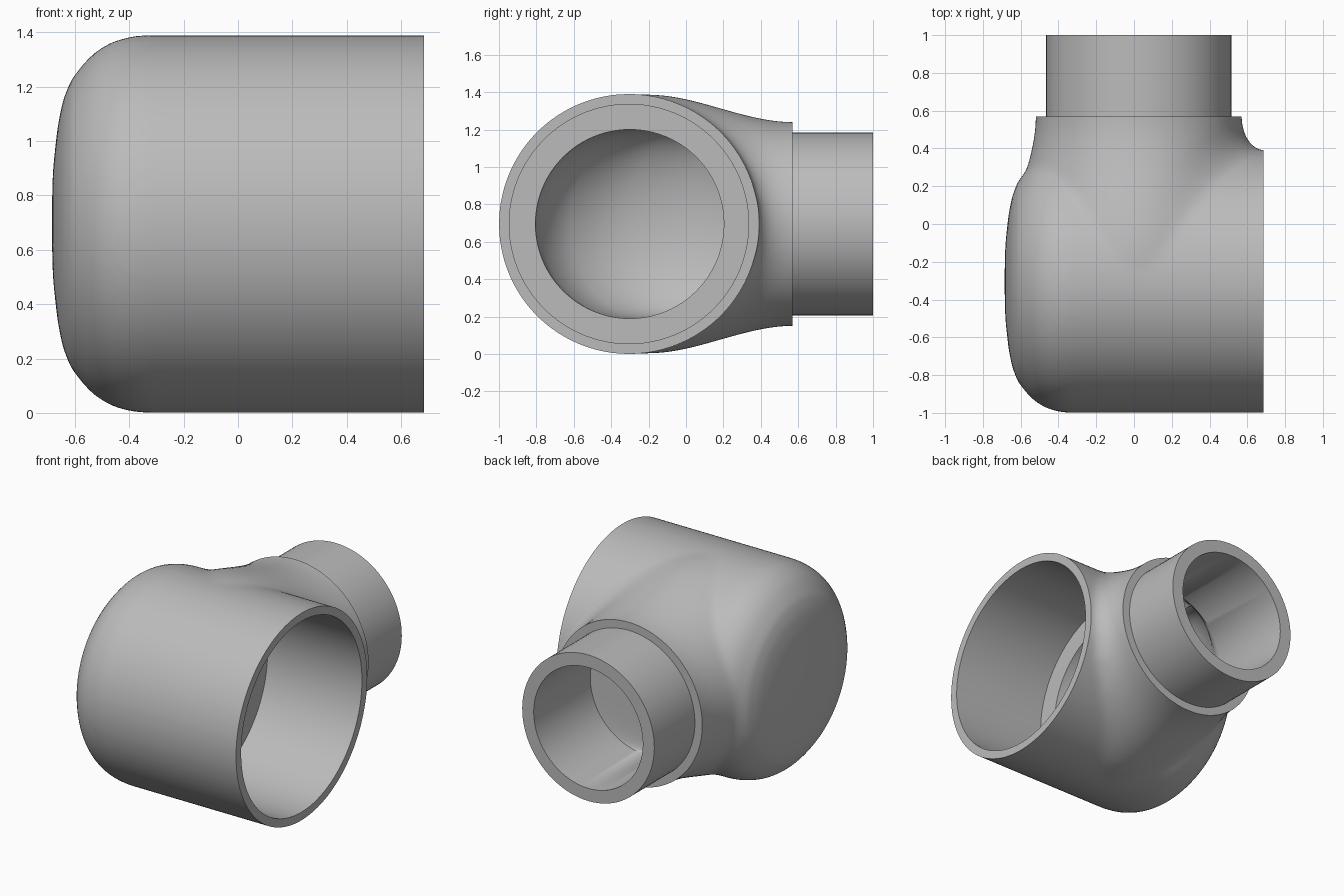
import bpy, bmesh, math

cube = bpy.data.objects.get("Cube")
if cube:
    bpy.data.objects.remove(cube, do_unlink=True)

SEG = 96
ZC = 0.695      # height of both pipe axes
YC = -0.305     # socket axis
XC = 0.025      # spigot axis
R = 0.695       # socket outer radius
ANGLES = [2 * math.pi * i / SEG for i in range(SEG)]

grey = bpy.data.materials.new("pipe_grey")
grey.use_nodes = True
grey.diffuse_color = (0.5, 0.5, 0.5, 1)
grey.node_tree.nodes["Principled BSDF"].inputs["Base Color"].default_value = (0.5, 0.5, 0.5, 1)


def skin(name, rings):
    """Closed solid through a list of rings of points."""
    bm = bmesh.new()
    loops = [[bm.verts.new(p) for p in ring] for ring in rings]
    for a, b in zip(loops, loops[1:]):
        for i in range(SEG):
            j = (i + 1) % SEG
            bm.faces.new((a[i], a[j], b[j], b[i]))
    bm.faces.new(loops[0])
    bm.faces.new(loops[-1])
    bmesh.ops.recalc_face_normals(bm, faces=bm.faces)
    mesh = bpy.data.meshes.new(name)
    bm.to_mesh(mesh)
    bm.free()
    mesh.materials.append(grey)
    obj = bpy.data.objects.new(name, mesh)
    bpy.context.collection.objects.link(obj)
    return obj


def x_ring(x, r):
    return [(x, YC + r * math.cos(a), ZC + r * math.sin(a)) for a in ANGLES]


def y_ring(y, r):
    return [(XC + r * math.cos(a), y, ZC + r * math.sin(a)) for a in ANGLES]


def apply(obj, kind, **settings):
    mod = obj.modifiers.new(kind.lower(), kind)
    for key, value in settings.items():
        setattr(mod, key, value)
    bpy.context.view_layer.objects.active = obj
    bpy.ops.object.modifier_apply(modifier=mod.name)


def combine(obj, other, operation):
    apply(obj, 'BOOLEAN', object=other, operation=operation, solver='EXACT')
    bpy.data.objects.remove(other, do_unlink=True)


# Outer body: cylinder with a domed, rounded closed end
dome = [(-0.685, 0.05), (-0.681, 0.2), (-0.665, 0.35), (-0.646, 0.45),
        (-0.615, 0.53), (-0.56, 0.6), (-0.52, 0.637), (-0.47, 0.667),
        (-0.41, 0.687), (-0.35, R), (0.85, R)]
body = skin("elbow_fitting", [x_ring(x, r) for x, r in dome])


# Branch: flares from the round collar into the body, filleted on the socket side
def branch_ring(y):
    t = min(1, max(0, (0.57 - y) / 0.77))
    s = t * t * (3 - 2 * t)
    height = 0.545 + 0.147 * s
    left = 0.545 + 0.16 * s
    ring = []
    for a in ANGLES:
        c, z = math.cos(a), height * math.sin(a)
        wall = YC + math.sqrt(max(0, R * R - z * z))
        u = 1 - min(1, max(0, (y - wall) / 0.18))
        fillet = 0.115 * (1 - math.sqrt(1 - u * u))
        x = XC + (c * (0.545 + fillet) if c > 0 else c * left)
        ring.append((x, y, ZC + z))
    return ring


branch = skin("branch", [branch_ring(-0.3 + 0.02 * i) for i in range(51)])
combine(body, branch, 'UNION')

# Blend the two shapes into one soft skin
apply(body, 'REMESH', mode='VOXEL', voxel_size=0.022)
apply(body, 'SMOOTH', factor=0.5, iterations=10)

# Trim the socket mouth and the collar face flat
bpy.ops.mesh.primitive_cube_add(size=1)
trim = bpy.context.object
trim.name = "trim_box"
trim.scale = (2.685, 2.57, 4)
trim.location = (0.685 - 2.685 / 2, 0.57 - 2.57 / 2, ZC)
bpy.context.view_layer.update()
combine(body, trim, 'INTERSECT')

# Spigot
combine(body, skin("spigot", [y_ring(0.3, 0.49), y_ring(1.0, 0.49)]), 'UNION')

# Socket bore down to its shoulder
combine(body, skin("socket_bore", [x_ring(-0.015, 0.64), x_ring(1.0, 0.64)]), 'DIFFERENCE')

# Inner passage: inner point, outer point and half height of each section
sections = [((0.02, 0.2), (0.02, -0.81), 0.505),
            ((-0.05, 0.205), (-0.2, -0.78), 0.505),
            ((-0.09, 0.24), (-0.42, -0.62), 0.505),
            ((-0.1, 0.28), (-0.54, -0.3), 0.5),
            ((-0.09, 0.32), (-0.52, 0.05), 0.47),
            ((-0.05, 0.36), (-0.45, 0.26), 0.43),
            ((0.2, 0.385), (-0.4, 0.34), 0.41),
            ((0.43, 0.4), (-0.38, 0.4), 0.405),
            ((0.43, 1.1), (-0.38, 1.1), 0.405)]


def section_ring(p, q, w):
    return [((p[0] + q[0]) / 2 + (p[0] - q[0]) / 2 * math.cos(a),
             (p[1] + q[1]) / 2 + (p[1] - q[1]) / 2 * math.cos(a),
             ZC + w * math.sin(a)) for a in ANGLES]


combine(body, skin("passage", [section_ring(*s) for s in sections]), 'DIFFERENCE')

# One colour, smooth with crisp rims
body.data.materials.clear()
body.data.materials.append(grey)
for face in body.data.polygons:
    face.material_index = 0
bpy.ops.object.select_all(action='DESELECT')
body.select_set(True)
bpy.context.view_layer.objects.active = body
bpy.ops.object.shade_smooth_by_angle(angle=math.radians(35))
